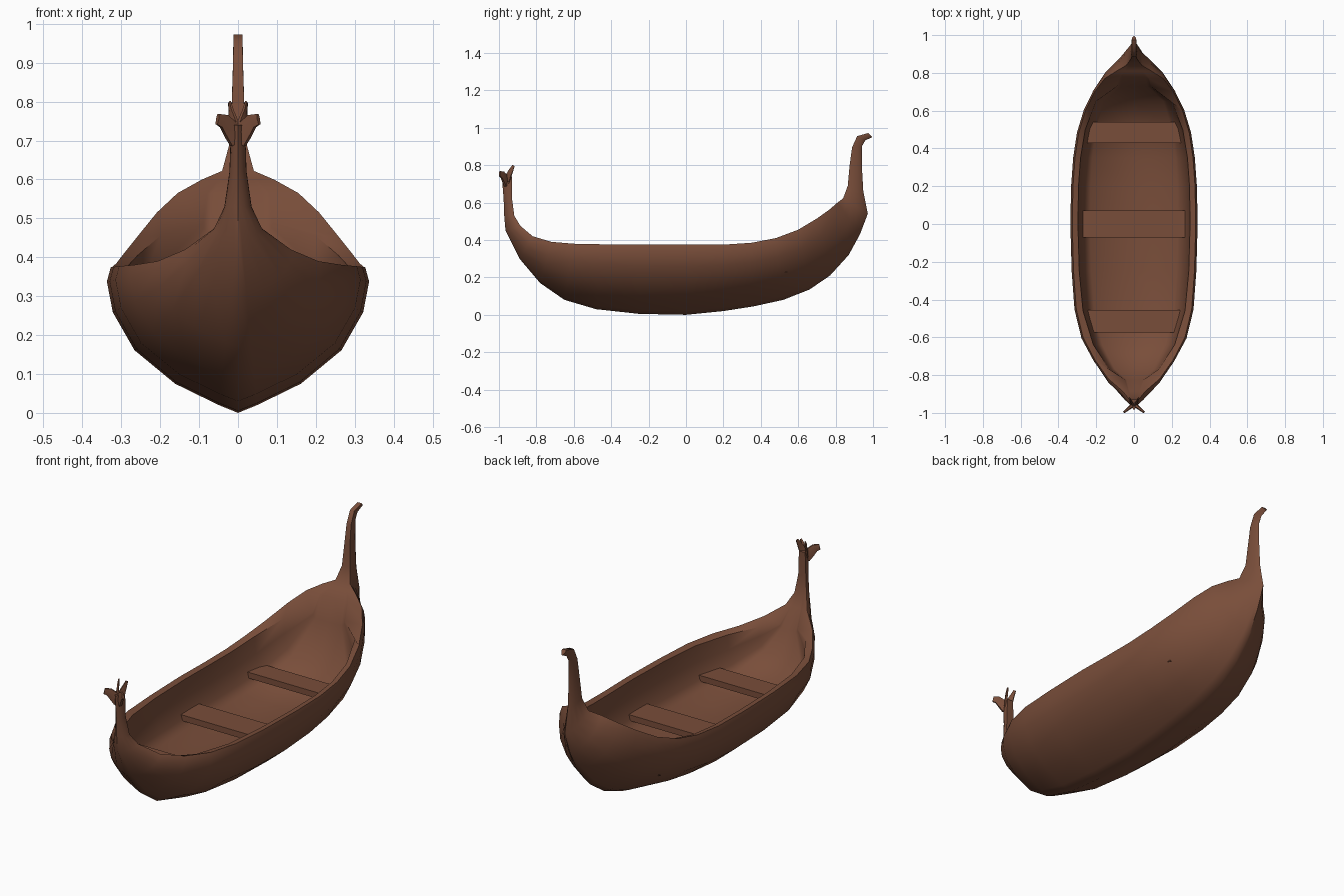
import bpy, bmesh
from mathutils import Vector

if "Cube" in bpy.data.objects:
    bpy.data.objects.remove(bpy.data.objects["Cube"])

wood = bpy.data.materials.new("brown_wood")
wood.diffuse_color = (0.19, 0.075, 0.042, 1)
wood.use_nodes = True
wood.node_tree.nodes["Principled BSDF"].inputs["Base Color"].default_value = wood.diffuse_color


def finish(name, bm, angle=0.9):
    bmesh.ops.recalc_face_normals(bm, faces=bm.faces)
    me = bpy.data.meshes.new(name)
    bm.to_mesh(me)
    bm.free()
    me.materials.append(wood)
    ob = bpy.data.objects.new(name, me)
    bpy.context.collection.objects.link(ob)
    bpy.ops.object.select_all(action='DESELECT')
    ob.select_set(True)
    bpy.context.view_layer.objects.active = ob
    bpy.ops.object.shade_smooth_by_angle(angle=angle)
    return ob


def loft(bm, loops):
    rings = [[bm.verts.new(p) for p in lp] for lp in loops]
    n = len(rings[0])
    for a, b in zip(rings, rings[1:]):
        for i in range(n):
            j = (i + 1) % n
            bm.faces.new((a[i], a[j], b[j], b[i]))
    bm.faces.new(rings[0])
    bm.faces.new(rings[-1])


# Hull stations: keel y, keel z, sheer y, sheer z, half width (posts included)
stations = [
    (-.985, .74, -.93, .74, .018), (-.975, .62, -.93, .62, .022),
    (-.972, .53, -.918, .53, .035), (-.965, .45, -.885, .475, .062),
    (-.89, .30, -.82, .42, .14), (-.78, .17, -.72, .39, .213),
    (-.65, .08, -.60, .38, .278), (-.48, .03, -.45, .377, .315),
    (-.25, .005, -.25, .375, .33), (0, 0, 0, .375, .337),
    (.20, .02, .20, .375, .333), (.36, .045, .35, .385, .322),
    (.52, .08, .48, .41, .302), (.66, .135, .60, .455, .265),
    (.77, .21, .70, .515, .215), (.87, .32, .77, .565, .16),
    (.93, .43, .81, .600, .095), (.972, .54, .84, .622, .042),
    (.948, .66, .865, .69, .023), (.94, .80, .875, .80, .016),
    (.94, .90, .888, .895, .013), (.958, .932, .915, .955, .012),
    (.995, .95, .975, .972, .012)]

# Hollow for stations 4 to 14: y, half width, rim z, floor z
FIRST = 4
hollow = [(-.825, .05, .40, .385), (-.77, .13, .385, .27), (-.64, .215, .372, .19),
          (-.46, .27, .37, .17), (-.25, .29, .37, .16), (0, .297, .37, .16),
          (.20, .294, .37, .16), (.35, .283, .378, .17), (.50, .258, .405, .19),
          (.65, .20, .455, .27), (.728, .09, .488, .46)]

outer = [(0, 0), (.15, .055), (.48, .20), (.79, .43), (.955, .69), (1, .9), (.97, 1)]
inner = [(1, 1), (.97, .6), (.89, .2), (.78, 0.02), (0, 0)]

loops = []
for i, (yk, zk, ys, zs, w) in enumerate(stations):
    half = [Vector((w * fx, yk + (ys - yk) * fz, zk + (zs - zk) * fz)) for fx, fz in outer]
    k = i - FIRST
    if 0 <= k < len(hollow):
        yi, wi, zi, fi = hollow[k]
    else:
        yi, wi, zi, fi = ys, w * .5, zs, zs
    half += [Vector((wi * fx, yi, fi + (zi - fi) * fz)) for fx, fz in inner]
    mirror = [Vector((-p.x, p.y, p.z)) for p in half[1:-1]]
    loops.append(half + mirror[::-1])
bm = bmesh.new()
loft(bm, loops)
finish("hull", bm)

# Seats across the hollow: y, z, depth, half length at front and back edge
for name, y, z, d, hf, hb in (("front_seat", -.515, .215, .12, .215, .245),
                              ("middle_seat", 0, .21, .145, .275, .275),
                              ("back_seat", .485, .24, .11, .25, .225)):
    bm = bmesh.new()
    bmesh.ops.create_cube(bm, size=1)
    for v in bm.verts:
        hl = hf if v.co.y < 0 else hb
        v.co = (2 * v.co.x * hl, y + v.co.y * d, z + v.co.z * .03)
    finish(name, bm, .5)

# Forked front finial: four flared prongs
bm = bmesh.new()
for s in (-1, 1):
    for path in ([(0, -.957, .70, .03), (.016, -.966, .725, .03), (.036, -.982, .75, .023), (.053, -.996, .755, .017)],
                 [(0, -.957, .70, .024), (.012, -.948, .745, .02), (.018, -.934, .775, .014), (.022, -.922, .798, .008)]):
        rings = []
        pts = [Vector((s * p[0], p[1], p[2])) for p in path]
        for i, p in enumerate(pts):
            t = (pts[min(i + 1, 3)] - pts[max(i - 1, 0)]).normalized()
            u = t.cross(Vector((0, 0, 1))).normalized()
            v = u.cross(t)
            r = path[i][3]
            rings.append([p + u * r * .35 * a + v * r * b for a, b in
                          ((1, 0), (.6, .8), (-.6, .8), (-1, 0), (-.6, -.8), (.6, -.8))])
        loft(bm, rings)
finish("front_finial", bm)
